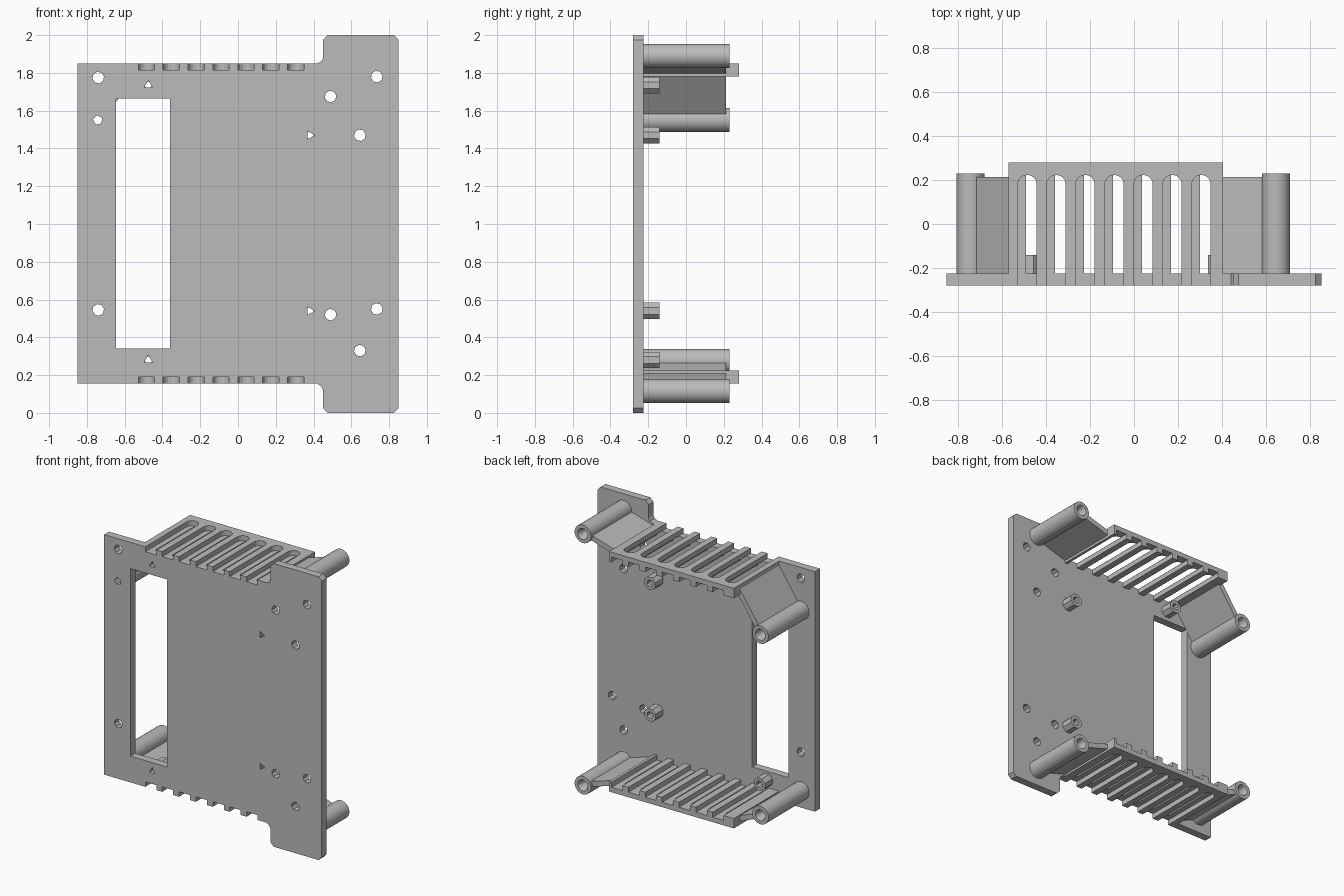
import bpy, bmesh, math
from mathutils import Vector

cube = bpy.data.objects.get("Cube")
if cube:
    bpy.data.objects.remove(cube, do_unlink=True)

grey = bpy.data.materials.new("plain grey")
grey.use_nodes = True
grey.diffuse_color = (0.5, 0.5, 0.5, 1)
grey.node_tree.nodes["Principled BSDF"].inputs["Base Color"].default_value = grey.diffuse_color

FRONT, BACK = -0.28, -0.225      # plate faces
MID = 1.0025                     # height the two vents mirror about
BOTTOM, TOP = 0.155, 1.85
SLOTS = [-0.485 + 0.1317 * i for i in range(7)]


def finish(name, bm):
    bmesh.ops.recalc_face_normals(bm, faces=bm.faces)
    mesh = bpy.data.meshes.new(name)
    bm.to_mesh(mesh)
    bm.free()
    mesh.materials.append(grey)
    ob = bpy.data.objects.new(name, mesh)
    bpy.context.collection.objects.link(ob)
    return ob


def prism(bm, outline, a, b, axis="y"):
    """Extrude a 2D outline from a to b along y (outline in xz) or z (outline in xy)."""
    def place(p, d):
        return (p[0], d, p[1]) if axis == "y" else (p[0], p[1], d)
    low = [bm.verts.new(place(p, a)) for p in outline]
    high = [bm.verts.new(place(p, b)) for p in outline]
    bm.faces.new(low)
    bm.faces.new(high[::-1])
    for i in range(len(low)):
        j = (i + 1) % len(low)
        bm.faces.new((low[i], low[j], high[j], high[i]))


def rect(x0, x1, v0, v1):
    return [(x0, v0), (x1, v0), (x1, v1), (x0, v1)]


def circle(x, z, r, sides, turn=0.0):
    angles = [turn + math.tau * i / sides for i in range(sides)]
    return [(x + r * math.cos(t), z + r * math.sin(t)) for t in angles]


def cut(ob, fill):
    """Subtract the prisms added by the fill function."""
    bm = bmesh.new()
    fill(bm)
    cutter = finish("cutter", bm)
    cutter.hide_render = True
    mod = ob.modifiers.new("cut", "BOOLEAN")
    mod.operation, mod.solver, mod.object = "DIFFERENCE", "EXACT", cutter
    bpy.context.view_layer.objects.active = ob
    bpy.ops.object.modifier_apply(modifier=mod.name)
    bpy.data.objects.remove(cutter, do_unlink=True)


def slot_prisms(bm, upper):
    """Round-ended outer slots that run out through the plate edge."""
    z0, z1 = (1.815, 1.9) if upper else (0.1, 2 * MID - 1.815)
    for c in SLOTS:
        end = [(c + 0.043 * math.cos(t), 0.18 + 0.043 * math.sin(t))
               for t in (math.pi * i / 8 for i in range(9))]
        prism(bm, [(c - 0.043, -0.32), (c + 0.043, -0.32)] + end, z0, z1, "z")


# Face plate with the tall side tabs
half = [(0.42, TOP), (0.44, 1.86), (0.45, 1.88), (0.45, 1.975), (0.475, 2.0),
        (0.825, 2.0), (0.85, 1.975)]
outline = [(-0.85, BOTTOM), (-0.85, TOP)] + half + [(x, 2 * MID - z - 0.005 * (z > TOP))
                                                  for x, z in reversed(half)]
bm = bmesh.new()
prism(bm, outline, FRONT, BACK)
plate = finish("face_plate", bm)

SCREWS = [(-0.74, 1.775), (-0.74, 0.545), (0.735, 1.78), (0.49, 1.675),
          (0.645, 1.47), (0.735, 0.55), (0.49, 0.52), (0.645, 0.33)]
STANDOFFS = [(-0.475, 1.735), (0.38, 1.47), (0.38, 0.54), (-0.475, 0.28)]


def plate_openings(bm):
    prism(bm, rect(-0.645, -0.36, 0.34, 1.665), -0.4, 0)
    for x, z in SCREWS:
        prism(bm, circle(x, z, 0.031, 8, 0.2), -0.4, 0)
    for x, z in STANDOFFS:
        prism(bm, circle(x, z, 0.026, 3, math.pi / 2 if x < 0 else 0), -0.4, 0)
    prism(bm, circle(-0.742, 1.55, 0.026, 5, 0.5), -0.4, 0)


cut(plate, plate_openings)
for upper in (True, False):
    cut(plate, lambda b: slot_prisms(b, upper))

# Vents: a slotted outer skin over offset inner ribs, top and bottom
for upper in (True, False):
    side = "top" if upper else "bottom"

    def level(z):
        return z if upper else 2 * MID - z
    bm = bmesh.new()
    prism(bm, rect(-0.57, 0.405, BACK, 0.28), level(1.815), level(TOP), "z")
    skin = finish(side + "_vent_skin", bm)
    cut(skin, lambda b: slot_prisms(b, upper))
    bm = bmesh.new()
    starts = [-0.57] + [c + 0.08 for c in SLOTS]
    ends = [c - 0.005 for c in SLOTS] + [0.405]
    for x0, x1 in zip(starts, ends):
        prism(bm, rect(x0, x1, BACK, 0.28), level(1.78), level(1.815), "z")
    finish(side + "_vent_ribs", bm)


def tube(name, x, z, r, y1, hole, sides, depth=None):
    """Hollow post from the plate back; without a depth the hole goes right through."""
    y_in = BACK if depth is None else y1 - depth
    rings_spec = [(r, BACK), (r, y1), (hole * 1.25, y1), (hole, y1 - 0.015), (hole, y_in)]
    bm = bmesh.new()
    rings = [[bm.verts.new((px, y, pz)) for px, pz in circle(x, z, rr, sides, math.pi / sides)]
             for rr, y in rings_spec]
    pairs = list(zip(rings, rings[1:]))
    if depth is None:
        pairs.append((rings[-1], rings[0]))
    else:
        bm.faces.new(rings[0])
        bm.faces.new(rings[-1])
    for a, b in pairs:
        for i in range(sides):
            j = (i + 1) % sides
            bm.faces.new((a[i], a[j], b[j], b[i]))
    ob = finish(name, bm)
    bpy.ops.object.select_all(action="DESELECT")
    ob.select_set(True)
    bpy.context.view_layer.objects.active = ob
    bpy.ops.object.shade_smooth_by_angle(angle=math.radians(35))


# Long corner posts, each tied to a vent by a flat web
POSTS = {
    "top_left": (0.645, 1.89, (0.39, 1.812), (0.60, 1.875)),
    "bottom_left": (0.645, 0.115, (0.39, 0.193), (0.60, 0.13)),
    "top_right": (-0.742, 1.55, (-0.555, 1.808), (-0.705, 1.59)),
    "bottom_right": (-0.742, 0.275, (-0.555, 0.193), (-0.695, 0.25)),
}
for name, (x, z, a, b) in POSTS.items():
    tube(name + "_post", x, z, 0.064, 0.23, 0.031, 20, None if name == "top_right" else 0.3)
    a, b = Vector(a), Vector(b)
    n = (b - a).orthogonal().normalized() * 0.018
    bm = bmesh.new()
    prism(bm, [a - n, b - n, b + n, a + n], BACK, 0.213)
    finish(name + "_web", bm)

# Short board standoffs
for i, (x, z) in enumerate(STANDOFFS):
    tube("board_standoff_%d" % (i + 1), x, z, 0.047, -0.14, 0.02, 8)
